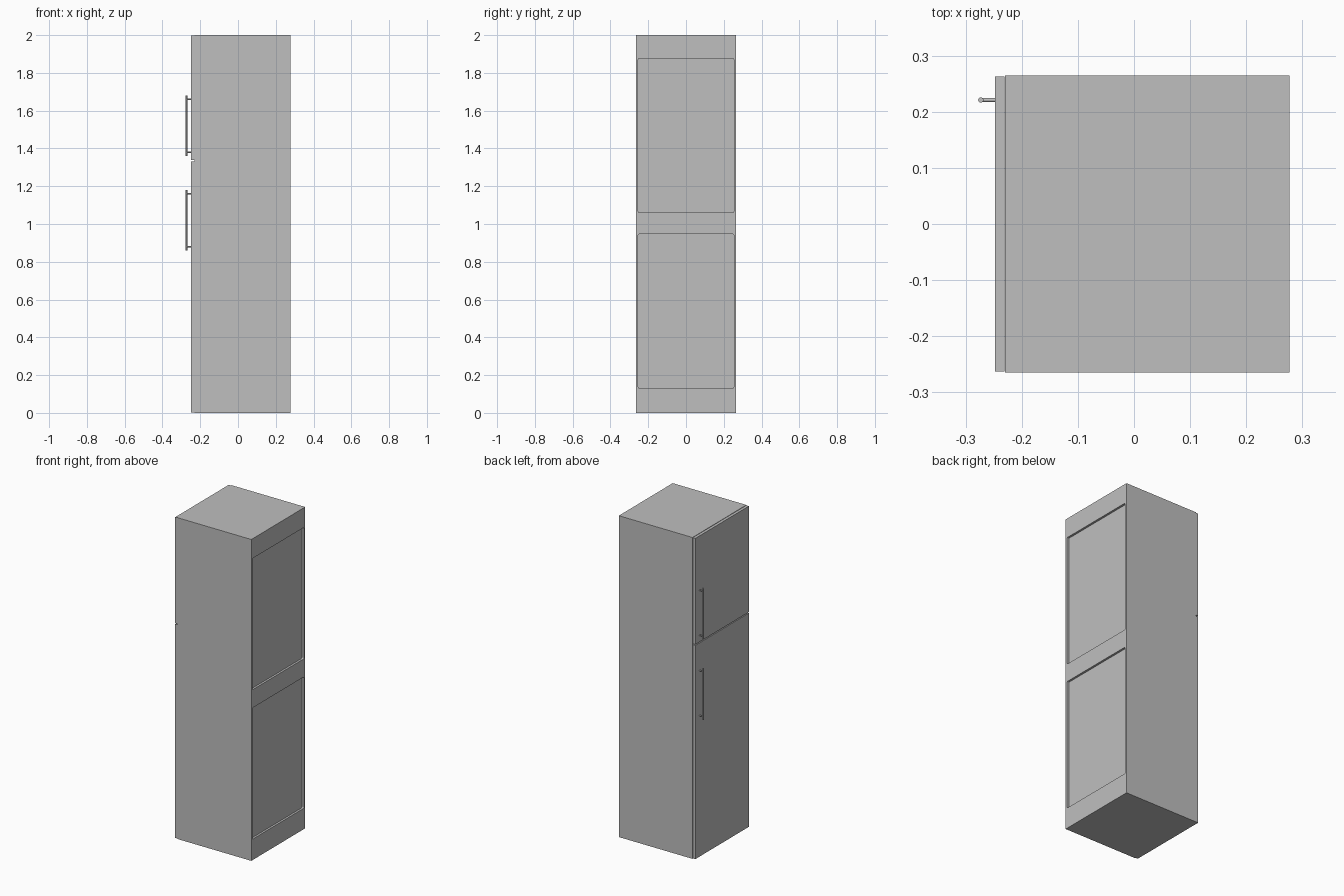
import bpy, bmesh
from mathutils import Vector, Matrix

old = bpy.data.objects.get("Cube")
if old:
    bpy.data.objects.remove(old, do_unlink=True)

grey = bpy.data.materials.new("light grey")
grey.use_nodes = True
grey.diffuse_color = (0.52, 0.52, 0.52, 1)
grey.node_tree.nodes["Principled BSDF"].inputs["Base Color"].default_value = grey.diffuse_color


def add_object(name, bm):
    mesh = bpy.data.meshes.new(name)
    bm.to_mesh(mesh)
    bm.free()
    mesh.materials.append(grey)
    obj = bpy.data.objects.new(name, mesh)
    bpy.context.collection.objects.link(obj)
    return obj


def box(name, low, high, corner=0):
    """Box between two corners; corner rounds the edges running along x."""
    low, high = Vector(low), Vector(high)
    bm = bmesh.new()
    bmesh.ops.create_cube(bm, size=1)
    for v in bm.verts:
        v.co = (low + high) / 2 + v.co * (high - low)
    if corner:
        edges = [e for e in bm.edges
                 if abs(e.verts[0].co.x - e.verts[1].co.x) > 1e-4]
        bmesh.ops.bevel(bm, geom=edges, offset=corner, segments=4,
                        profile=0.5, affect='EDGES')
    return add_object(name, bm)


def add_rod(bm, start, end, radius):
    start, end = Vector(start), Vector(end)
    turn = (end - start).to_track_quat('Z', 'Y').to_matrix().to_4x4()
    bmesh.ops.create_cone(bm, cap_ends=True, segments=16, radius1=radius,
                          radius2=radius, depth=(end - start).length,
                          matrix=Matrix.Translation((start + end) / 2) @ turn)


# Cabinet body with two recessed panels on the side away from the doors
body = box("cabinet_body", (-0.23, -0.265, 0), (0.277, 0.265, 2))
for name, bottom in (("lower", 0.13), ("upper", 1.06)):
    cutter = box(name + "_recess_cutter", (0.264, -0.253, bottom),
                 (0.3, 0.253, bottom + 0.817), 0.007)
    cutter.hide_render = True
    cutter.hide_viewport = True
    cut = body.modifiers.new(name + "_recess", 'BOOLEAN')
    cut.operation = 'DIFFERENCE'
    cut.solver = 'EXACT'
    cut.object = cutter

# Doors, each with a bar handle on two posts
FRONT = -0.248
BAR_X = -0.273
HANDLE_Y = 0.221
for name, bottom, top, grip in (("lower", 0.002, 1.332, 0.86),
                                ("upper", 1.338, 1.998, 1.36)):
    box(name + "_door", (FRONT, -0.263, bottom), (-0.231, 0.263, top))
    bm = bmesh.new()
    add_rod(bm, (BAR_X, HANDLE_Y, grip), (BAR_X, HANDLE_Y, grip + 0.32), 0.0048)
    for z in (grip + 0.02, grip + 0.3):
        add_rod(bm, (BAR_X, HANDLE_Y, z), (FRONT + 0.002, HANDLE_Y, z), 0.0035)
    handle = add_object(name + "_handle", bm)
    bpy.ops.object.select_all(action='DESELECT')
    handle.select_set(True)
    bpy.context.view_layer.objects.active = handle
    bpy.ops.object.shade_smooth_by_angle()
